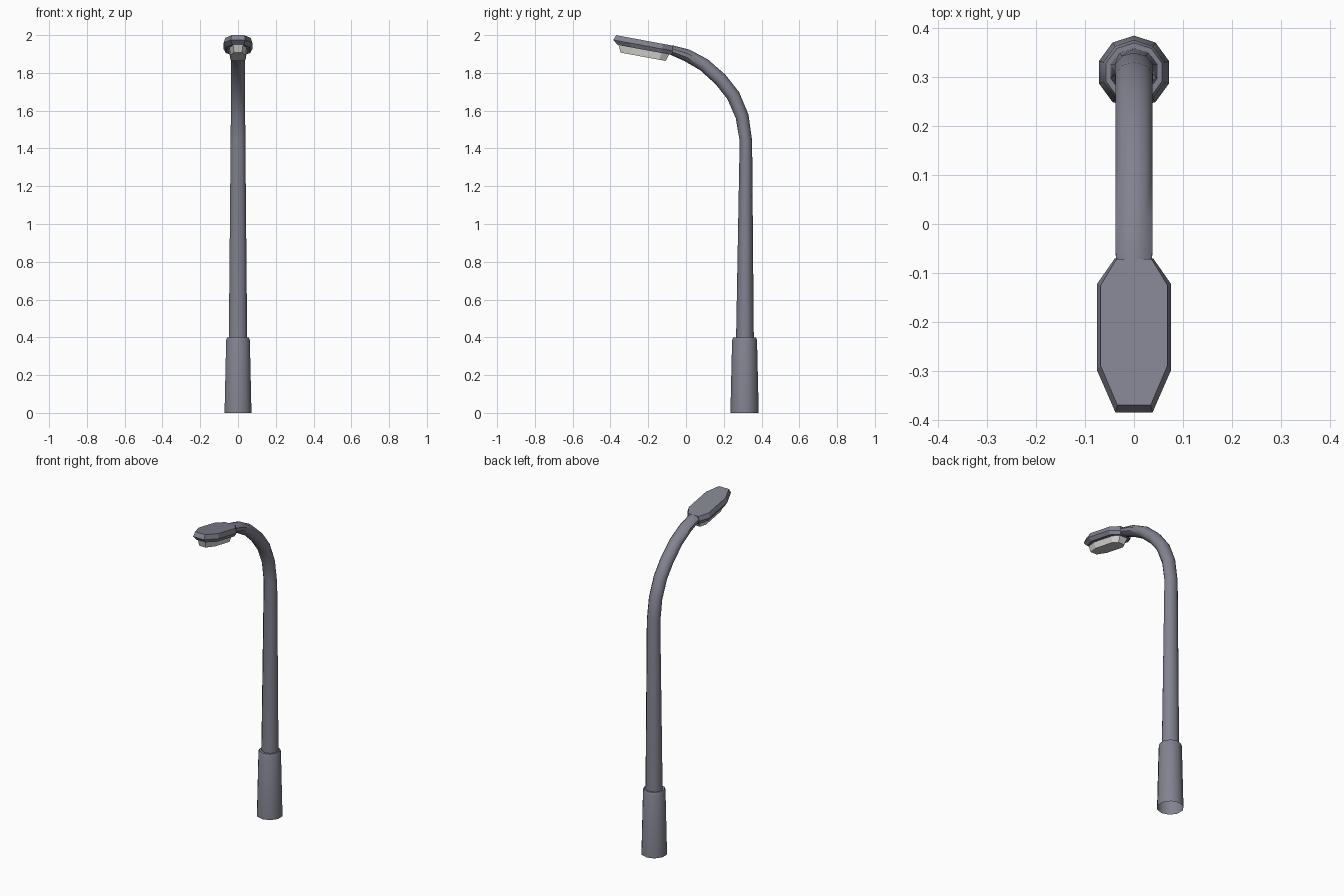
import bpy, bmesh, math

if "Cube" in bpy.data.objects:
    bpy.data.objects.remove(bpy.data.objects["Cube"])

SIDES = 10


def material(name, rgb):
    m = bpy.data.materials.new(name)
    m.diffuse_color = (*rgb, 1)
    m.use_nodes = True
    m.node_tree.nodes["Principled BSDF"].inputs["Base Color"].default_value = m.diffuse_color
    return m


METAL = material("blue grey metal", (0.22, 0.225, 0.275))
GLASS = material("pale lamp glass", (0.68, 0.67, 0.64))


def loft(name, rings, mat, cap_start=True, cap_end=True, smooth=None):
    """Skin a list of equal-length point rings into one object."""
    bm = bmesh.new()
    rows = [[bm.verts.new(p) for p in ring] for ring in rings]
    n = len(rows[0])
    for a, b in zip(rows, rows[1:]):
        for i in range(n):
            j = (i + 1) % n
            bm.faces.new((a[i], a[j], b[j], b[i]))
    if cap_start:
        bm.faces.new(rows[0][::-1])
    if cap_end:
        bm.faces.new(rows[-1])
    bmesh.ops.recalc_face_normals(bm, faces=bm.faces[:])
    mesh = bpy.data.meshes.new(name)
    bm.to_mesh(mesh)
    bm.free()
    mesh.materials.append(mat)
    ob = bpy.data.objects.new(name, mesh)
    bpy.context.collection.objects.link(ob)
    if smooth:
        bpy.ops.object.select_all(action='DESELECT')
        ob.select_set(True)
        bpy.context.view_layer.objects.active = ob
        bpy.ops.object.shade_smooth_by_angle(angle=math.radians(smooth))
    return ob


def tube_ring(y, z, rx, ry, lean=0.0):
    """Ten-sided ring around a path point, leaning forward by an angle."""
    ring = []
    for i in range(SIDES):
        a = math.pi / 2 + 2 * math.pi * i / SIDES
        s = ry * math.sin(a)
        ring.append((rx * math.cos(a), y + s * math.cos(lean), z + s * math.sin(lean)))
    return ring


# Base sleeve: tapered, chamfered at the top, open underneath
sleeve = [(0.0, 0.075), (0.385, 0.066), (0.40, 0.060), (0.40, 0.046)]
loft("base_sleeve", [tube_ring(0.31, z, r, r) for z, r in sleeve], METAL,
     cap_start=False, cap_end=False, smooth=40)

# Pole and curved arm: (y, z, half width, half depth)
path = [(0.312, 0.39, 0.051, 0.047), (0.317, 1.44, 0.041, 0.033),
        (0.297, 1.57, 0.040, 0.035), (0.250, 1.68, 0.040, 0.036),
        (0.183, 1.765, 0.040, 0.036), (0.095, 1.843, 0.040, 0.035),
        (0.005, 1.893, 0.040, 0.033), (-0.080, 1.922, 0.039, 0.025),
        (-0.110, 1.928, 0.034, 0.018)]
rings = []
for i, (y, z, rx, ry) in enumerate(path):
    p, q = path[max(i - 1, 0)], path[min(i + 1, len(path) - 1)]
    lean = 0.0 if i < 1 else math.atan2(p[0] - q[0], q[1] - p[1])
    rings.append(tube_ring(y, z, rx, ry, lean))
loft("pole_and_arm", rings, METAL, cap_start=False, smooth=40)


def head_ring(drop, outline):
    """Mirrored outline of (half width, y), set below the tilted top plane."""
    pts = outline + [(-x, y) for x, y in reversed(outline)]
    return [(x, y, 1.946 - 0.185 * (y + 0.08) - drop) for x, y in pts]


# Lamp head: flat top, wide rim, narrower underside
loft("lamp_head", [
    head_ring(0.0, [(0.036, -0.072), (0.068, -0.125), (0.068, -0.290), (0.034, -0.370)]),
    head_ring(0.028, [(0.039, -0.070), (0.076, -0.123), (0.076, -0.298), (0.038, -0.385)]),
    head_ring(0.050, [(0.034, -0.075), (0.064, -0.127), (0.064, -0.288), (0.031, -0.362)]),
], METAL)

# Glass cover hanging under the head
loft("lamp_glass", [
    head_ring(0.048, [(0.026, -0.088), (0.046, -0.130), (0.046, -0.288), (0.026, -0.358)]),
    head_ring(0.088, [(0.021, -0.108), (0.040, -0.142), (0.040, -0.280), (0.021, -0.346)]),
], GLASS)
